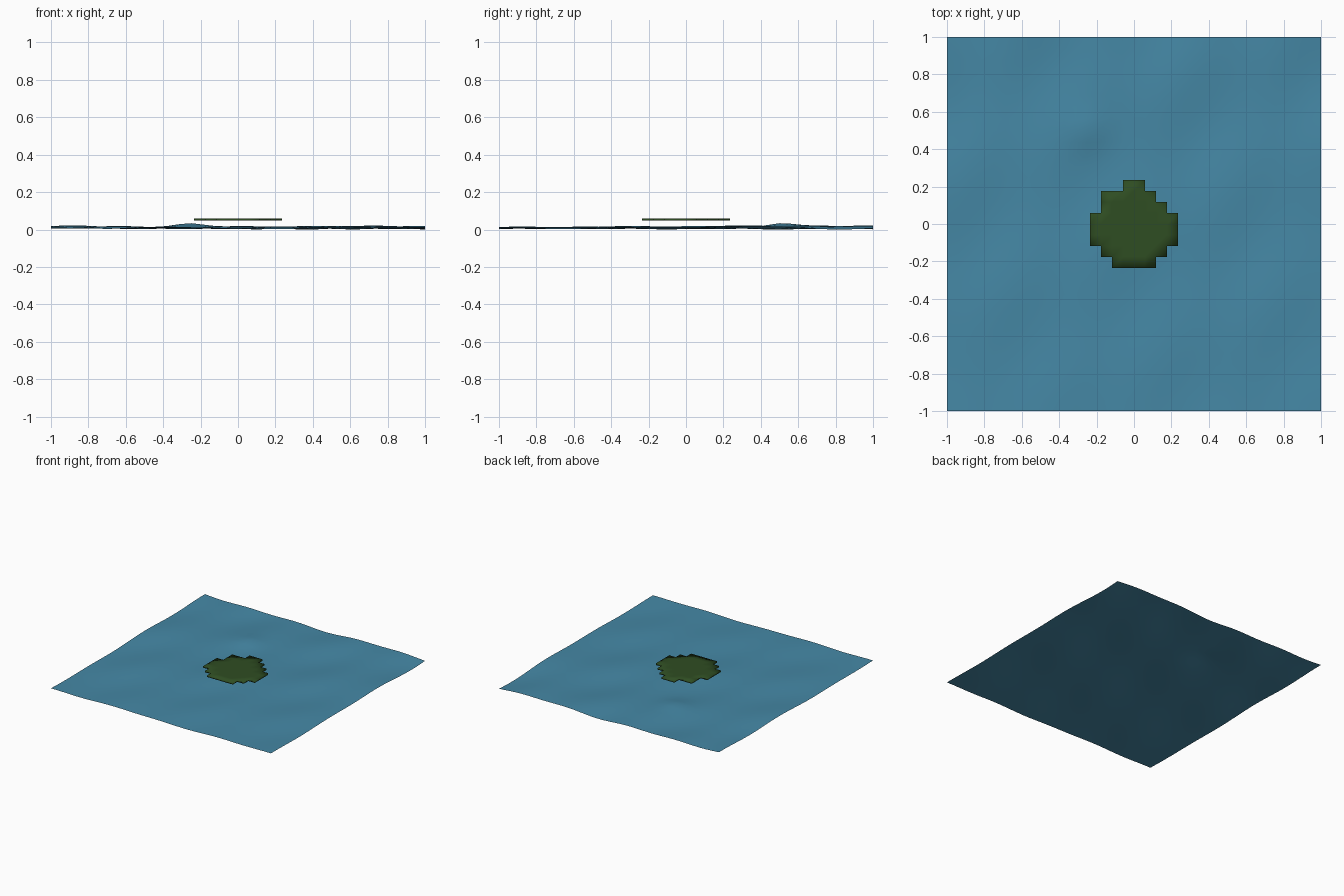
import bpy, bmesh, math

if "Cube" in bpy.data.objects:
    bpy.data.objects.remove(bpy.data.objects["Cube"])


def material(name, rgb):
    m = bpy.data.materials.new(name)
    m.diffuse_color = (*rgb, 1.0)
    m.use_nodes = True
    m.node_tree.nodes["Principled BSDF"].inputs["Base Color"].default_value = m.diffuse_color
    return m


def finish(bm, name, mat):
    bmesh.ops.recalc_face_normals(bm, faces=bm.faces)
    for f in bm.faces:
        f.smooth = True
    mesh = bpy.data.meshes.new(name)
    bm.to_mesh(mesh)
    bm.free()
    mesh.materials.append(mat)
    ob = bpy.data.objects.new(name, mesh)
    bpy.context.collection.objects.link(ob)
    return ob


water_blue = material("water blue", (0.060, 0.248, 0.382))
leaf_green = material("leaf green", (0.028, 0.074, 0.016))


# Water sheet: a single rippled grid, rougher towards the back
def ripple(x, y):
    rough = 0.0036 + 0.0012 * y
    waves = (math.sin(7.3 * x + 3.1 * y + 0.6)
             + math.sin(-4.1 * x + 8.7 * y + 1.9)
             + 0.8 * math.sin(13.0 * x - 5.3 * y + 2.4))
    peak = 0.016 * math.exp(-((x + 0.25) ** 2 + (y - 0.5) ** 2) / 0.009)
    return 0.019 + 0.002 * y + rough * waves + peak


bm = bmesh.new()
bmesh.ops.create_grid(bm, x_segments=32, y_segments=32, size=1.0)
for v in bm.verts:
    v.co.z = ripple(v.co.x, v.co.y)
low = min(v.co.z for v in bm.verts)
for v in bm.verts:
    v.co.z -= low
if sum(f.normal.z for f in bm.faces) < 0:
    bmesh.ops.reverse_faces(bm, faces=bm.faces)
water = finish(bm, "water_surface", water_blue)
# keep the open sheet facing up
if water.data.polygons[0].normal.z < 0:
    water.data.flip_normals()

# Lily pad: stepped disc of square cells, each row given as (first, last) column
CELL = 0.0585
BOTTOM, TOP = 0.047, 0.06
rows = [(2, 6), (1, 7), (0, 8), (0, 8), (0, 8), (1, 7), (1, 6), (3, 5)]

bm = bmesh.new()
for r, (first, last) in enumerate(rows):
    for c in range(first, last):
        corners = [(c, r), (c + 1, r), (c + 1, r + 1), (c, r + 1)]
        bm.faces.new([bm.verts.new(((i - 4) * CELL, (j - 4) * CELL, BOTTOM))
                      for i, j in corners])
bmesh.ops.remove_doubles(bm, verts=bm.verts, dist=0.001)
# thicken the outline into a slab, keeping the underside
ext = bmesh.ops.extrude_face_region(bm, geom=bm.faces[:], use_keep_orig=True)
for g in ext["geom"]:
    if isinstance(g, bmesh.types.BMVert):
        g.co.z = TOP
finish(bm, "lily_pad", leaf_green)
